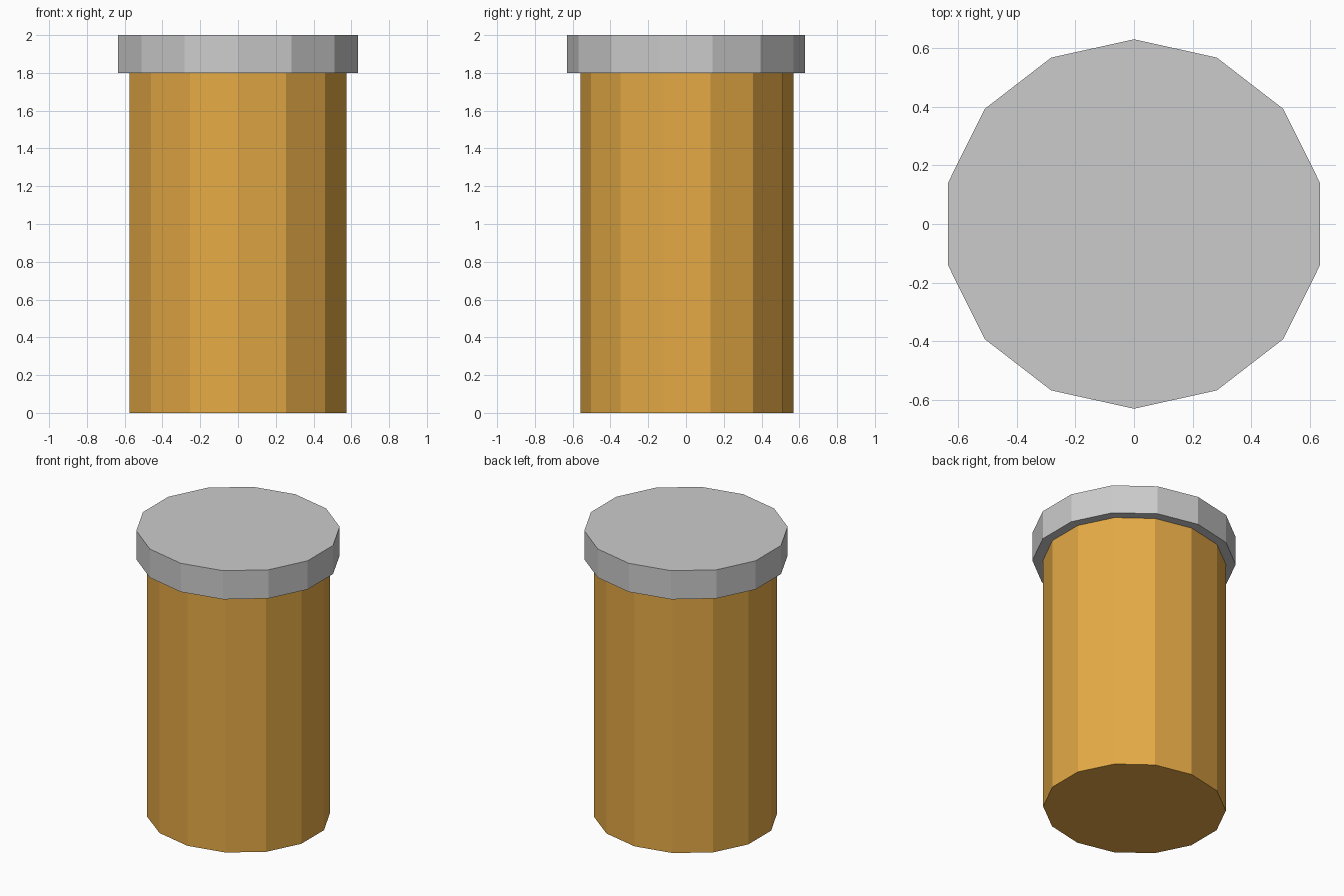
import bpy
import math

if "Cube" in bpy.data.objects:
    bpy.data.objects.remove(bpy.data.objects["Cube"])

SIDES = 14  # low-poly drum, one corner pointing along +y


def drum(name, rx, ry, z0, z1, y=0.0):
    """Flat-shaded, slightly oval prism between two heights."""
    bpy.ops.mesh.primitive_cylinder_add(
        vertices=SIDES, radius=1, depth=1, location=(0, y, (z0 + z1) / 2))
    obj = bpy.context.object
    obj.name = name
    obj.scale = (rx, ry, z1 - z0)
    bpy.ops.object.transform_apply(location=False, rotation=False, scale=True)
    return obj


# Orange container body
body = drum("bottle_body", 0.588, 0.563, 0.0, 1.80, y=0.005)
orange = bpy.data.materials.new("orange_plastic")
orange.diffuse_color = (0.78, 0.40, 0.06, 1)
orange.use_nodes = True
orange.node_tree.nodes["Principled BSDF"].inputs["Base Color"].default_value = orange.diffuse_color
body.data.materials.append(orange)

# Grey overhanging lid
drum("lid", 0.652, 0.631, 1.80, 2.0)
